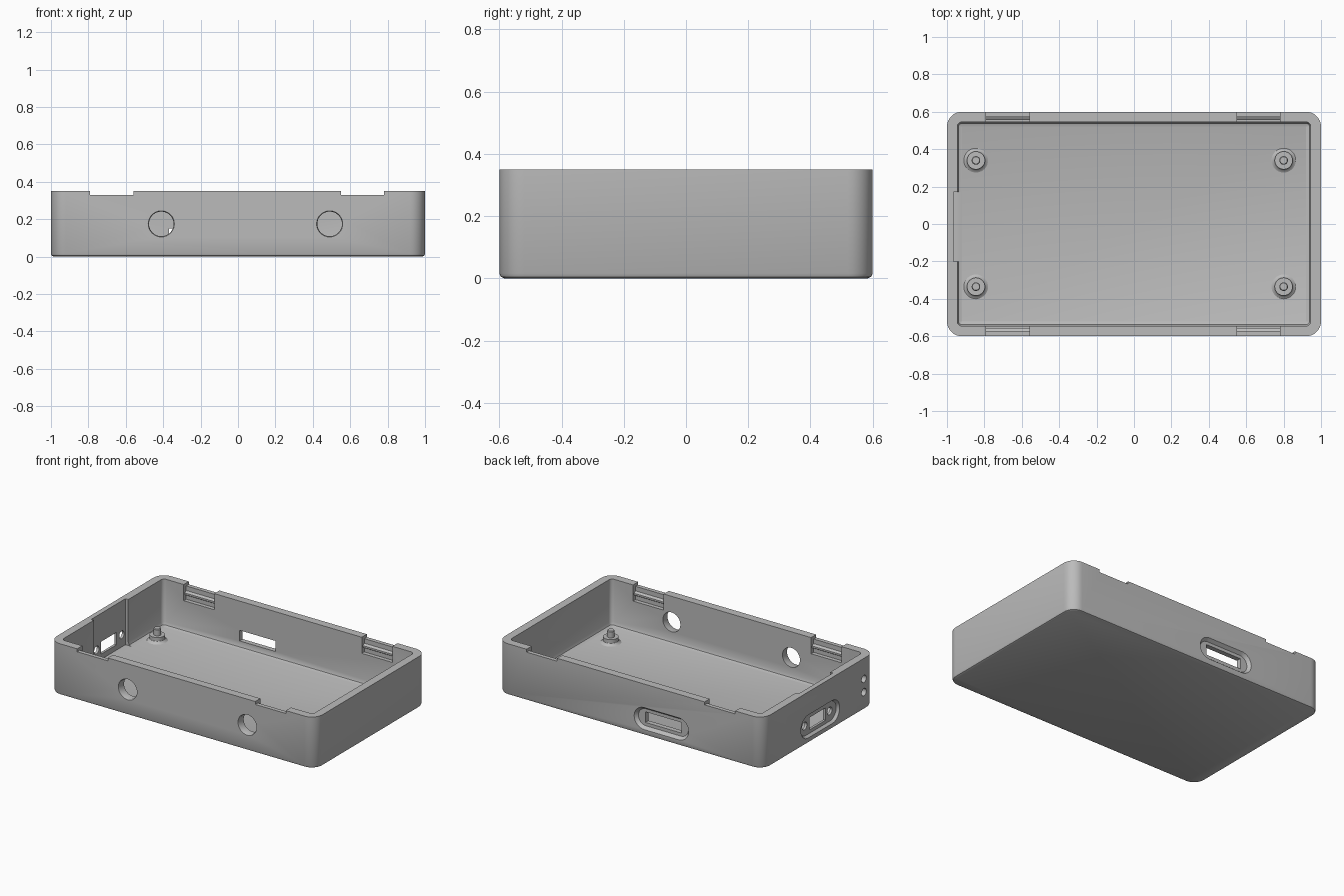
import bpy
import bmesh
from math import sin, cos, pi

cube = bpy.data.objects.get("Cube")
if cube:
    bpy.data.objects.remove(cube, do_unlink=True)

grey = bpy.data.materials.new("plain grey plastic")
grey.use_nodes = True
grey.diffuse_color = (0.5, 0.5, 0.5, 1)
grey.node_tree.nodes["Principled BSDF"].inputs["Base Color"].default_value = (0.5, 0.5, 0.5, 1)

# Maps a flat outline point (u, v) at distance w along an axis to 3D
PLACE = {"x": lambda u, v, w: (w, u, v),
         "y": lambda u, v, w: (u, w, v),
         "z": lambda u, v, w: (u, v, w)}


def outline(center, half, radius, steps=8):
    """Rounded rectangle; also gives circles, stadiums and plain boxes."""
    points = []
    for corner, (sx, sy) in enumerate([(1, 1), (-1, 1), (-1, -1), (1, -1)]):
        cx = center[0] + sx * (half[0] - radius)
        cy = center[1] + sy * (half[1] - radius)
        for i in range(steps + 1):
            a = (corner + i / steps) * pi / 2
            points.append((cx + radius * cos(a), cy + radius * sin(a)))
    return points


def loft(name, axis, center, sections):
    """Skin sections of (distance, half size, corner radius) and cap both ends."""
    bm = bmesh.new()
    rings = []
    for w, half, radius in sections:
        rings.append([bm.verts.new(PLACE[axis](u, v, w)) for u, v in outline(center, half, radius)])
    for a, b in zip(rings, rings[1:]):
        for i in range(len(a)):
            j = (i + 1) % len(a)
            bm.faces.new((a[i], a[j], b[j], b[i]))
    bm.faces.new(rings[0])
    bm.faces.new(rings[-1])
    bmesh.ops.remove_doubles(bm, verts=bm.verts, dist=1e-5)
    bmesh.ops.recalc_face_normals(bm, faces=bm.faces)
    mesh = bpy.data.meshes.new(name)
    bm.to_mesh(mesh)
    bm.free()
    mesh.materials.append(grey)
    obj = bpy.data.objects.new(name, mesh)
    bpy.context.collection.objects.link(obj)
    return obj


def smooth(obj):
    bpy.ops.object.select_all(action="DESELECT")
    obj.select_set(True)
    bpy.context.view_layer.objects.active = obj
    bpy.ops.object.shade_smooth_by_angle(angle=pi / 6)


def cut(target, axis, center, sections):
    """Subtract a lofted shape from the target."""
    cutter = loft("cutter", axis, center, sections)
    cutter.hide_render = True
    mod = target.modifiers.new("cut", "BOOLEAN")
    mod.object, mod.operation, mod.solver = cutter, "DIFFERENCE", "EXACT"
    bpy.context.view_layer.objects.active = target
    bpy.ops.object.modifier_apply(modifier=mod.name)
    bpy.data.objects.remove(cutter, do_unlink=True)


def straight(start, end, half, radius=0):
    return [(start, half, radius), (end, half, radius)]


# Open tray: outer skin with rounded foot, rim, inner wall, filleted floor
HX, HY, TOP, FLOOR, WALL = 1.0, 0.6, 0.35, 0.035, 0.055
profile = [(0.016, 0, 0.064), (0.005, 0.005, 0.075), (0, 0.016, 0.08), (0, TOP, 0.08),
           (WALL, TOP, 0.025), (WALL, FLOOR + 0.025, 0.025),
           (WALL + 0.007, FLOOR + 0.007, 0.018), (WALL + 0.025, FLOOR, 0.002)]
tray = loft("tray", "z", (0, 0), [(z, (HX - i, HY - i), r) for i, z, r in profile])

# Two round button holes in the front wall, with a small chamfer
for x in (-0.41, 0.49):
    cut(tray, "y", (x, 0.175), [(-0.62, (0.08, 0.08), 0.08), (-0.592, (0.066, 0.066), 0.066),
                                (-0.5, (0.066, 0.066), 0.066)])

# Thinned pocket inside the port wall
cut(tray, "x", (-0.015, 0.25), straight(-0.966, -0.9, (0.185, 0.213)))

# Sunken stadium around the back slot, then the slot itself
cut(tray, "y", (-0.235, 0.115), [(0.62, (0.21, 0.08), 0.08), (0.6, (0.205, 0.075), 0.075),
                                 (0.578, (0.188, 0.058), 0.058)])
cut(tray, "y", (-0.235, 0.115), straight(0.5, 0.65, (0.135, 0.036)))

# Sunken stadium on the port wall, with a connector slot and two screw holes
cut(tray, "x", (-0.015, 0.115), [(-1.02, (0.215, 0.085), 0.085), (-1.0, (0.208, 0.078), 0.078),
                                 (-0.983, (0.195, 0.065), 0.065)])
cut(tray, "x", (-0.01, 0.115), straight(-1.1, -0.93, (0.085, 0.042)))
for y in (-0.14, 0.13):
    cut(tray, "x", (y, 0.12), straight(-1.1, -0.93, (0.026, 0.026), 0.026))

# Two indicator holes near the front corner of the port wall
for z in (0.12, 0.21):
    cut(tray, "x", (-0.485, z), straight(-1.1, -0.9, (0.025, 0.025), 0.025))

# Lid clips: rim notch, inner recess and a wedge ridge on both long walls
for x in (-0.675, 0.665):
    for side, label in ((-1, "front"), (1, "back")):
        cut(tray, "y", (x, 0.38), straight(side * 0.5, side * 0.7, (0.115, 0.05)))
        cut(tray, "y", (x, 0.3), straight(side * 0.5, side * 0.572, (0.115, 0.06)))
        loft(label + "_clip_ridge", "y", (x, 0.283),
             [(side * 0.575, (0.115, 0.018), 0), (side * 0.556, (0.115, 0.006), 0)])
smooth(tray)

# Four board standoffs with flared foot, shoulder and locating pin
for x in (-0.845, 0.8):
    for y in (-0.335, 0.34):
        levels = [(FLOOR - 0.01, 0.065), (FLOOR, 0.065), (FLOOR + 0.006, 0.054),
                  (FLOOR + 0.015, 0.048), (0.075, 0.048), (0.075, 0.023), (0.115, 0.023), (0.12, 0.019)]
        smooth(loft("board_standoff", "z", (x, y), [(z, (r, r), r) for z, r in levels]))
